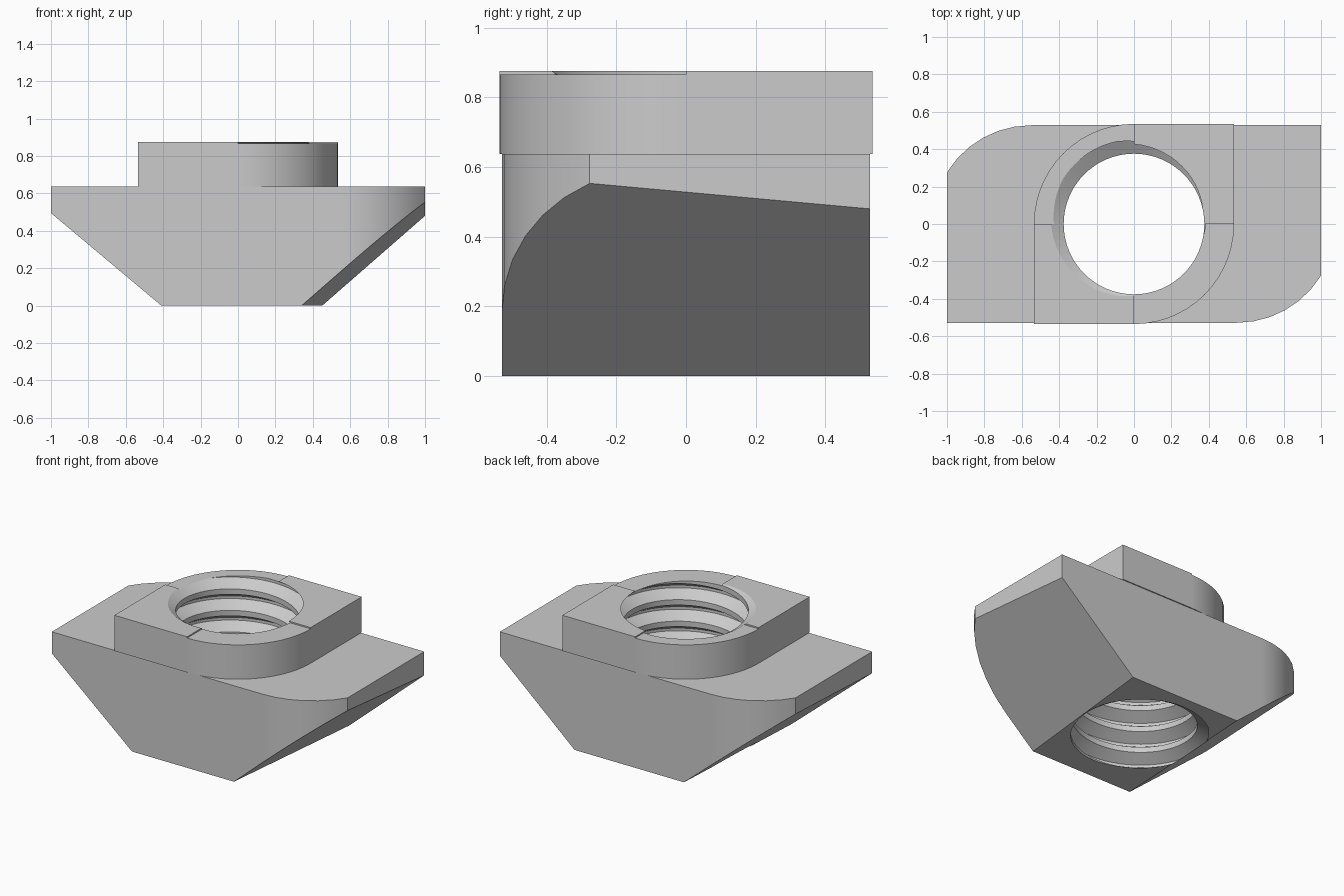
import bpy, bmesh, math
from mathutils import Vector

cube = bpy.data.objects.get("Cube")
if cube:
    bpy.data.objects.remove(cube, do_unlink=True)

STEEL = bpy.data.materials.new("light grey steel")
STEEL.use_nodes = True
GREY = (0.6, 0.6, 0.6, 1.0)
STEEL.diffuse_color = GREY
STEEL.node_tree.nodes["Principled BSDF"].inputs["Base Color"].default_value = GREY

BASE_TOP, BOSS_LOW, BOSS_TOP = 0.638, 0.866, 0.875


def make_object(name, bm):
    bmesh.ops.recalc_face_normals(bm, faces=bm.faces[:])
    mesh = bpy.data.meshes.new(name)
    bm.to_mesh(mesh)
    bm.free()
    mesh.materials.append(STEEL)
    obj = bpy.data.objects.new(name, mesh)
    bpy.context.collection.objects.link(obj)
    return obj


def prism(outline, z0, z1):
    bm = bmesh.new()
    face = bm.faces.new([bm.verts.new((x, y, z0)) for x, y in outline])
    geom = bmesh.ops.extrude_face_region(bm, geom=[face])["geom"]
    verts = [g for g in geom if isinstance(g, bmesh.types.BMVert)]
    bmesh.ops.translate(bm, verts=verts, vec=(0, 0, z1 - z0))
    return bm


def half_turn_outline(width, radius, centre_x, end_angle, steps):
    """One square and one rounded corner, repeated by a half turn."""
    half = [(-width, -radius)]
    for i in range(steps + 1):
        a = -math.pi / 2 + (end_angle + math.pi / 2) * i / steps
        half.append((centre_x + radius * math.cos(a), radius * math.sin(a)))
    return half + [(-x, -y) for x, y in half]


def thread_cutter(minor, major, pitch, z0, turns, n=64):
    """Closed threaded rod: a helical strip with fanned ends."""
    bm = bmesh.new()
    section = [(minor, -0.375), (major, -0.0625), (major, 0.0625), (minor, 0.375)]
    total = turns * n
    rows = []
    for s in range(total + 1):
        a = 2 * math.pi * s / n
        rows.append([bm.verts.new((r * math.cos(a), r * math.sin(a),
                                   z0 + pitch * (s / n + dz))) for r, dz in section])
    for s in range(total):
        for j in range(3):
            bm.faces.new((rows[s][j], rows[s + 1][j], rows[s + 1][j + 1], rows[s][j + 1]))
        if s + n < total:
            bm.faces.new((rows[s][3], rows[s + 1][3], rows[s + 1 + n][0], rows[s + n][0]))
    # Close both ends with fans
    middle = z0 + pitch * turns / 2
    rim = [e for e in bm.edges if e.is_boundary]
    low = bm.verts.new((0, 0, z0 + pitch * 0.1))
    high = bm.verts.new((0, 0, z0 + pitch * (turns - 0.1)))
    for e in rim:
        apex = low if e.verts[0].co.z < middle else high
        bm.faces.new((e.verts[0], e.verts[1], apex))
    return make_object("thread_cutter", bm)


def subtract(obj, cutter):
    cutter.hide_render = True
    mod = obj.modifiers.new("cut", 'BOOLEAN')
    mod.operation = 'DIFFERENCE'
    mod.solver = 'EXACT'
    mod.object = cutter
    bpy.context.view_layer.objects.active = obj
    bpy.ops.object.modifier_apply(modifier=mod.name)


# Base plate with two rounded corners
R = 0.528
bm = prism(half_turn_outline(1.0, R, 0.55, -math.acos(0.45 / R), 6), 0, BASE_TOP)

# Sloping undersides, each slightly skewed
slopes = [((0.45, R, 0), (0.34, -R, 0), (1, R, 0.48)),
          ((-0.41, -R, 0), (-0.355, R, 0), (-1, -R, 0.495))]
for points in slopes:
    p, q, r = map(Vector, points)
    normal = (q - p).cross(r - p)
    if normal.x * p.x < 0:
        normal.negate()
    cut = bmesh.ops.bisect_plane(bm, geom=bm.verts[:] + bm.edges[:] + bm.faces[:],
                                 plane_co=p, plane_no=normal, clear_outer=True)
    edges = [g for g in cut["geom_cut"] if isinstance(g, bmesh.types.BMEdge)]
    bmesh.ops.edgeloop_fill(bm, edges=edges)
base = make_object("base_plate", bm)

# Raised boss, its rounded quarters a little lower than the square ones
boss = make_object("raised_boss", prism(half_turn_outline(0.535, 0.535, 0, 0, 14),
                                        BASE_TOP, BOSS_TOP))
for sx in (1, -1):
    corner = [(0, 0), (sx, 0), (sx, -sx), (0, -sx)]
    step = make_object("step_cutter", prism(corner, BOSS_LOW, 1.2))
    subtract(boss, step)
    bpy.data.objects.remove(step, do_unlink=True)

# Threaded hole through both parts
PITCH = 0.143
thread = thread_cutter(0.376, 0.45, PITCH, 0.87 - 9.375 * PITCH, 12)
for part in (base, boss):
    subtract(part, thread)
bpy.data.objects.remove(thread, do_unlink=True)

# Smooth curves, crisp edges
for part in (base, boss):
    bpy.ops.object.select_all(action='DESELECT')
    part.select_set(True)
    bpy.context.view_layer.objects.active = part
    bpy.ops.object.shade_smooth_by_angle(angle=math.radians(25))
    part.modifiers.new("even_shading", 'WEIGHTED_NORMAL').keep_sharp = True
